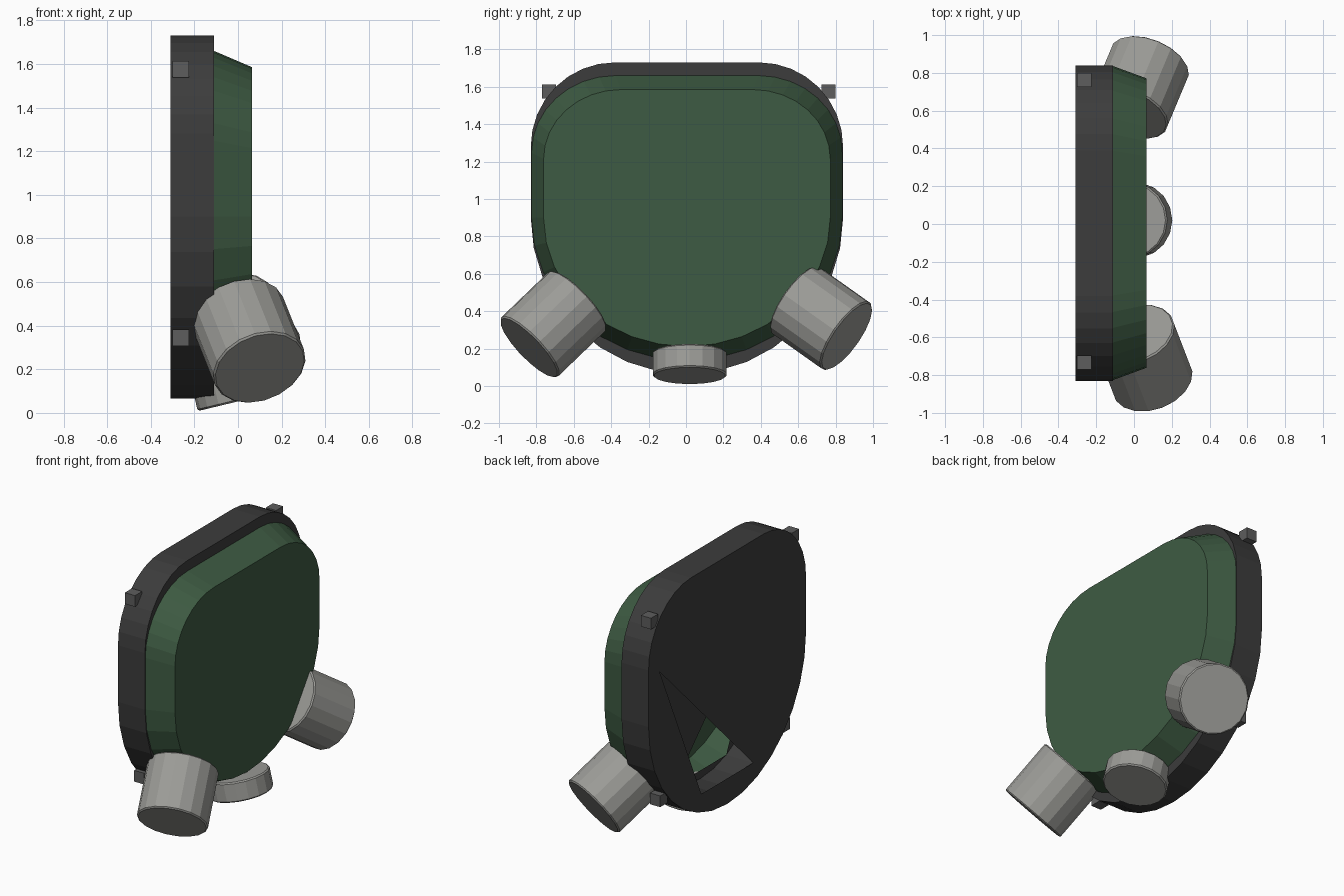
import bpy, bmesh
from math import radians, sin, cos
from mathutils import Vector

if "Cube" in bpy.data.objects:
    bpy.data.objects.remove(bpy.data.objects["Cube"])


def material(name, r, g, b):
    mat = bpy.data.materials.new(name)
    mat.use_nodes = True
    mat.diffuse_color = (r, g, b, 1)
    mat.node_tree.nodes["Principled BSDF"].inputs["Base Color"].default_value = (r, g, b, 1)
    return mat


RUBBER = material("black_rubber", 0.045, 0.045, 0.045)
GREEN = material("dark_green", 0.048, 0.105, 0.056)
METAL = material("filter_grey", 0.33, 0.33, 0.31)
BUCKLE = material("buckle_grey", 0.11, 0.11, 0.11)

MID_Y, MID_Z = 0.005, 0.9
BACK, SEAM, FACE = -0.31, -0.11, 0.065


def finish(name, bm, mat):
    mesh = bpy.data.meshes.new(name)
    bm.to_mesh(mesh)
    bm.free()
    mesh.materials.append(mat)
    obj = bpy.data.objects.new(name, mesh)
    bpy.context.collection.objects.link(obj)
    return obj


def arc(cy, cz, r, start, end, steps):
    angles = [radians(start + (end - start) * i / steps) for i in range(steps + 1)]
    return [(cy + r * cos(a), cz + r * sin(a)) for a in angles]


# Mask outline: rounded top corners and a half-round chin
CORNER, CHIN = 8, 16
OUTLINE = (arc(0.385, 0.38, 0.45, 0, 90, CORNER)
           + arc(-0.385, 0.38, 0.45, 90, 180, CORNER)
           + arc(0, 0, 0.835, 180, 360, CHIN))
N = len(OUTLINE)


def ring(bm, x, sy, sz):
    return [bm.verts.new((x, MID_Y + y * sy, MID_Z + z * sz)) for y, z in OUTLINE]


def bridge(bm, a, b):
    for i in range(N):
        j = (i + 1) % N
        bm.faces.new((a[i], a[j], b[j], b[i]))


# Frame: hollow band around the mask
bm = bmesh.new()
INNER = 0.86
rings = [ring(bm, BACK, 1, 1), ring(bm, SEAM, 1, 1),
         ring(bm, SEAM, INNER, INNER), ring(bm, BACK, INNER, INNER)]
for k in range(4):
    bridge(bm, rings[k], rings[(k + 1) % 4])
bmesh.ops.recalc_face_normals(bm, faces=bm.faces)
finish("frame", bm, RUBBER)


# Plates closing the frame, each with a triangular opening at the chin
def plate(name, x, apex, side):
    bm = bmesh.new()
    verts = ring(bm, x, INNER, INNER)
    chin = 2 * (CORNER + 1)
    cuts = sorted([apex, chin + 6, chin + 10])
    for k in range(3):
        first, last = cuts[k], cuts[(k + 1) % 3]
        span = (last - first) % N
        bm.faces.new([verts[(first + i) % N] for i in range(span + 1)])
    bm.normal_update()
    for f in bm.faces:
        if f.normal.x * side < 0:
            f.normal_flip()
    finish(name, bm, RUBBER)


plate("back_plate", BACK, 0, -1)
plate("inner_plate", SEAM, 2 * CORNER + 1, 1)

# Face shell: tapered, open at the back
bm = bmesh.new()
base = ring(bm, SEAM, 0.995, 0.915)
front = ring(bm, FACE, 0.918, 0.825)
bridge(bm, base, front)
bm.faces.new(front)
bmesh.ops.recalc_face_normals(bm, faces=bm.faces)
if max(bm.faces, key=lambda f: f.calc_area()).normal.x < 0:
    bmesh.ops.reverse_faces(bm, faces=bm.faces)
finish("face_shell", bm, GREEN)


# Filter canisters
def canister(name, inner, outer, radius):
    a, b = Vector(inner), Vector(outer)
    axis = b - a
    bm = bmesh.new()
    bmesh.ops.create_cone(bm, cap_ends=True, segments=18, radius1=radius,
                          radius2=radius, depth=axis.length)
    rims = [e for e in bm.edges if abs(e.verts[0].co.z - e.verts[1].co.z) < 0.001]
    bmesh.ops.bevel(bm, geom=rims, offset=0.008, segments=1, affect='EDGES')
    obj = finish(name, bm, METAL)
    obj.location = (a + b) / 2
    obj.rotation_euler = axis.to_track_quat('Z', 'Y').to_euler()


canister("right_filter", (0.0, -0.58, 0.455), (0.1, -0.84, 0.205), 0.22)
canister("left_filter", (-0.03, 0.585, 0.46), (0.085, 0.86, 0.265), 0.22)
canister("chin_valve", (-0.02, 0.02, 0.18), (0.01, 0.02, 0.055), 0.2)

# Strap buckles on the frame edge
for label, y, z in (("upper", 0.748, 1.575), ("lower", 0.65, 0.345)):
    for hand, sign in (("left", 1), ("right", -1)):
        bm = bmesh.new()
        bmesh.ops.create_cube(bm, size=0.075)
        buckle = finish(f"{label}_{hand}_buckle", bm, BUCKLE)
        buckle.location = (-0.263, sign * y + 0.015, z)
